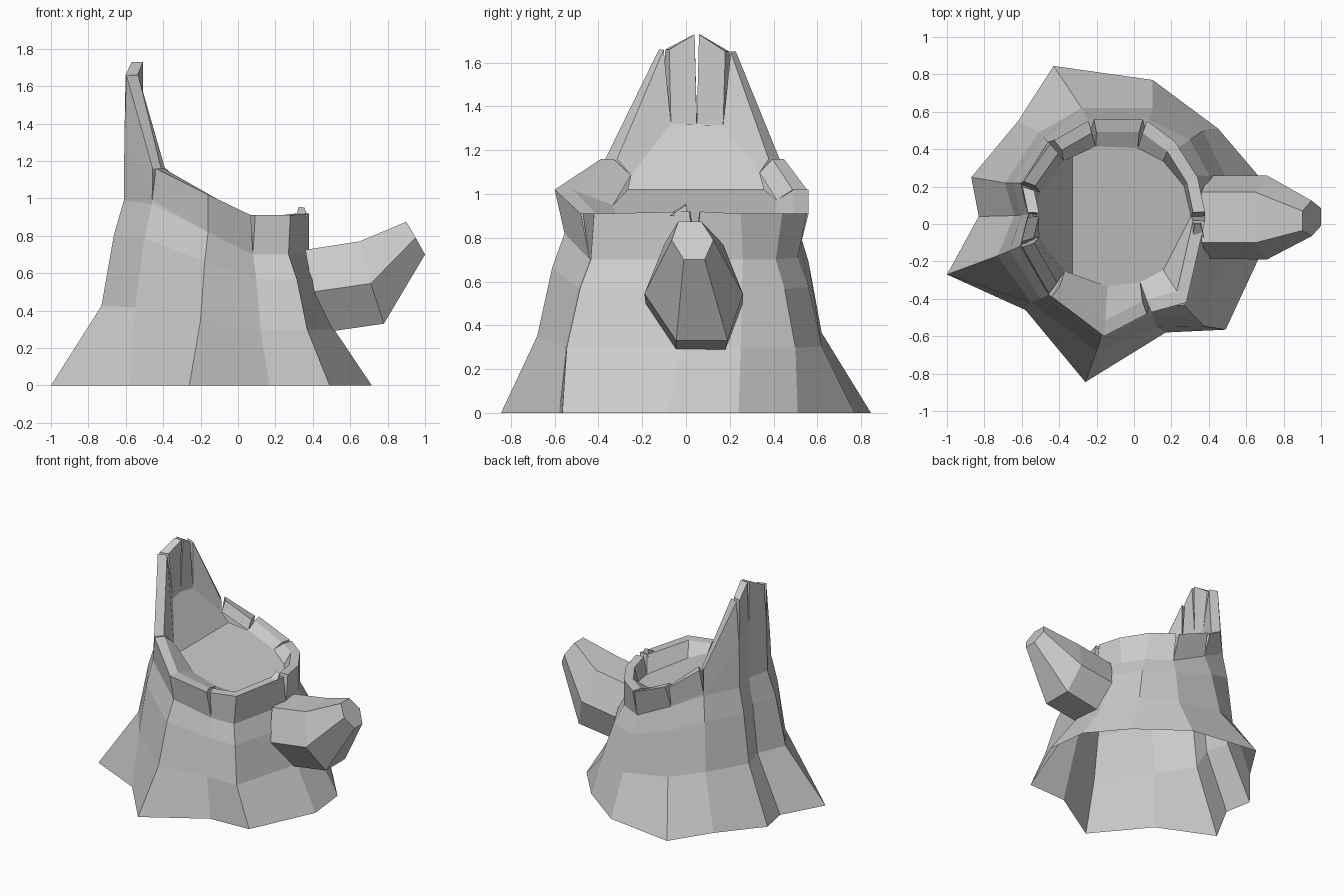
import bpy, bmesh, math
from mathutils import Vector

if "Cube" in bpy.data.objects:
    bpy.data.objects.remove(bpy.data.objects["Cube"])

# Columns of the stump, counter-clockwise from the front: root foot, waist, neck and rim
FOOT = [(-.26, -.845), (.17, -.58), (.49, -.565), (.715, -.08), (.68, .24), (.45, .51), (.10, .77),
        (-.43, .845), (-.62, .55), (-.87, .25), (-.83, .04), (-1, -.27), (-.58, -.46)]
WAIST = [(-.2, -.68), (.12, -.55), (.37, -.545), (.515, -.02), (.49, .25), (.37, .5), (.1, .62),
         (-.28, .62), (-.51, .49), (-.69, .22), (-.64, .045), (-.73, -.17), (-.55, -.42)]
NECK = [(-.16, -.555), (.08, -.44), (.27, -.435), (.38, .04), (.335, .26), (.24, .41), (.06, .51),
        (-.23, .51), (-.46, .44), (-.61, .22), (-.57, .05), (-.61, -.12), (-.46, -.38)]
RIM = [(-.16, -.6, 1.02), (.08, -.475, .91), (.28, -.42, .91), (.385, .04, .92), (.34, .25, .91),
       (.22, .44, .91), (.06, .56, .91), (-.23, .56, 1.02), (-.44, .44, 1.16), (-.6, .215, 1.65),
       (-.565, .05, 1.73), (-.605, -.11, 1.66), (-.45, -.38, 1.16)]
GAP = [0, .013, 0, .025, 0, 0, .012, .015, .015, .016, .012, .016, .013]  # half width of each crack
START = [0, 0, 0, 0, 0, 0, 0, 0, .1, .47, .47, .47, .1]                   # height where it starts
N = len(FOOT)
CENTRE = Vector((-.11, .045))


def make_object(name, bm):
    bmesh.ops.remove_doubles(bm, verts=bm.verts, dist=.0005)
    bmesh.ops.recalc_face_normals(bm, faces=bm.faces)
    mesh = bpy.data.meshes.new(name)
    bm.to_mesh(mesh)
    bm.free()
    obj = bpy.data.objects.new(name, mesh)
    bpy.context.collection.objects.link(obj)
    return obj


def face(bm, *points):
    return bm.faces.new([bm.verts.new(p) for p in points])


def loft(bm, rings):
    """Join closed rings of equal length with quads."""
    for low, high in zip(rings, rings[1:]):
        for i in range(len(low)):
            j = (i + 1) % len(low)
            face(bm, low[i], low[j], high[j], high[i])


def neck_z(x):
    return min(.99, max(.7, .7 + (.08 - x) * .5))


def floor_z(x):
    if x < -.33:
        return min(1.32, 1.02 + (-.33 - x) * 1.7)
    return 1.02 - (x + .33) * .38


# Flared trunk wall, open underneath
foot = [Vector((x, y, 0)) for x, y in FOOT]
neck = [Vector((x, y, neck_z(x))) for x, y in NECK]
waist = [Vector((x, y, max(.29, n.z * .44 - .01))) for (x, y), n in zip(WAIST, neck)]
chest = []
for a, b in zip(waist, neck):
    p = a.lerp(b, .55)
    p.z = b.z * .81
    chest.append(p)
bm = bmesh.new()
loft(bm, [foot, waist, chest, neck])
make_object("trunk", bm)

# Edge of the hollow floor
edge = []
for x, y, z in RIM:
    d = (Vector((x, y)) - CENTRE).normalized()
    p = CENTRE + Vector((d.x * .415, d.y * .38))
    edge.append(Vector((p.x, p.y, floor_z(p.x))))

# Splintered rim: one thick panel between each pair of columns
bm = bmesh.new()
for i in range(N):
    j = (i + 1) % N
    along = Vector(RIM[j]) - Vector(RIM[i])
    along.z = 0
    along.normalize()
    side = []
    for k, s in ((i, 1), (j, -1)):
        top = Vector(RIM[k]) + along * GAP[k] * s
        mid = neck[k].lerp(Vector(RIM[k]), START[k])
        flat = CENTRE.lerp(top.xy, .87)
        inner = Vector((flat.x, flat.y, top.z))
        side.append((neck[k], mid, top, inner, edge[k]))
    a, b = side
    for m in range(4):
        pts = []
        for p in (a[m], b[m], b[m + 1], a[m + 1]):
            if all((p - q).length > .0005 for q in pts):
                pts.append(p)
        if len(pts) > 2:
            face(bm, *pts)
    for k, s in ((i, a), (j, b)):
        if GAP[k]:
            face(bm, *s[1:])
make_object("splintered_rim", bm)

# Small sliver standing beside the crack above the branch
bm = bmesh.new()
base = [Vector(p) for p in ((.31, -.09, .9), (.375, -.07, .9), (.36, .01, .9), (.31, .01, .9))]
tips = [Vector((.325, 0, .955)), Vector((.355, 0, .95))]
face(bm, base[0], base[1], tips[1], tips[0])
face(bm, base[1], base[2], tips[1])
face(bm, base[2], base[3], tips[0], tips[1])
face(bm, base[3], base[0], tips[0])
make_object("rim_sliver", bm)

# Hollow floor, creased where it climbs toward the tall splinter
bm = bmesh.new()
face(bm, *[(p.x, p.y, 0) for p in edge])
bmesh.ops.bisect_plane(bm, geom=bm.verts[:] + bm.edges[:] + bm.faces[:],
                       plane_co=(-.33, 0, 0), plane_no=(1, 0, 0))
for v in bm.verts:
    v.co.z = floor_z(v.co.x)
make_object("hollow_floor", bm)


# Broken six-sided branch: each ring is top, middle and bottom pairs (x, z, y low, y high)
def branch_ring(*rows):
    return ([Vector((x, y0, z)) for x, z, y0, y1 in rows] +
            [Vector((x, y1, z)) for x, z, y0, y1 in reversed(rows)])


rings = [branch_ring((.36, .725, -.1, .17), (.40, .5, -.185, .26), (.47, .285, -.045, .18)),
         branch_ring((.65, .77, -.1, .17), (.71, .545, -.19, .26), (.78, .33, -.045, .19)),
         branch_ring((.9, .875, -.035, .07), (.95, .79, -.065, .125), (1, .7, -.01, .085))]
bm = bmesh.new()
loft(bm, rings)
face(bm, *rings[-1])
make_object("branch", bm)
